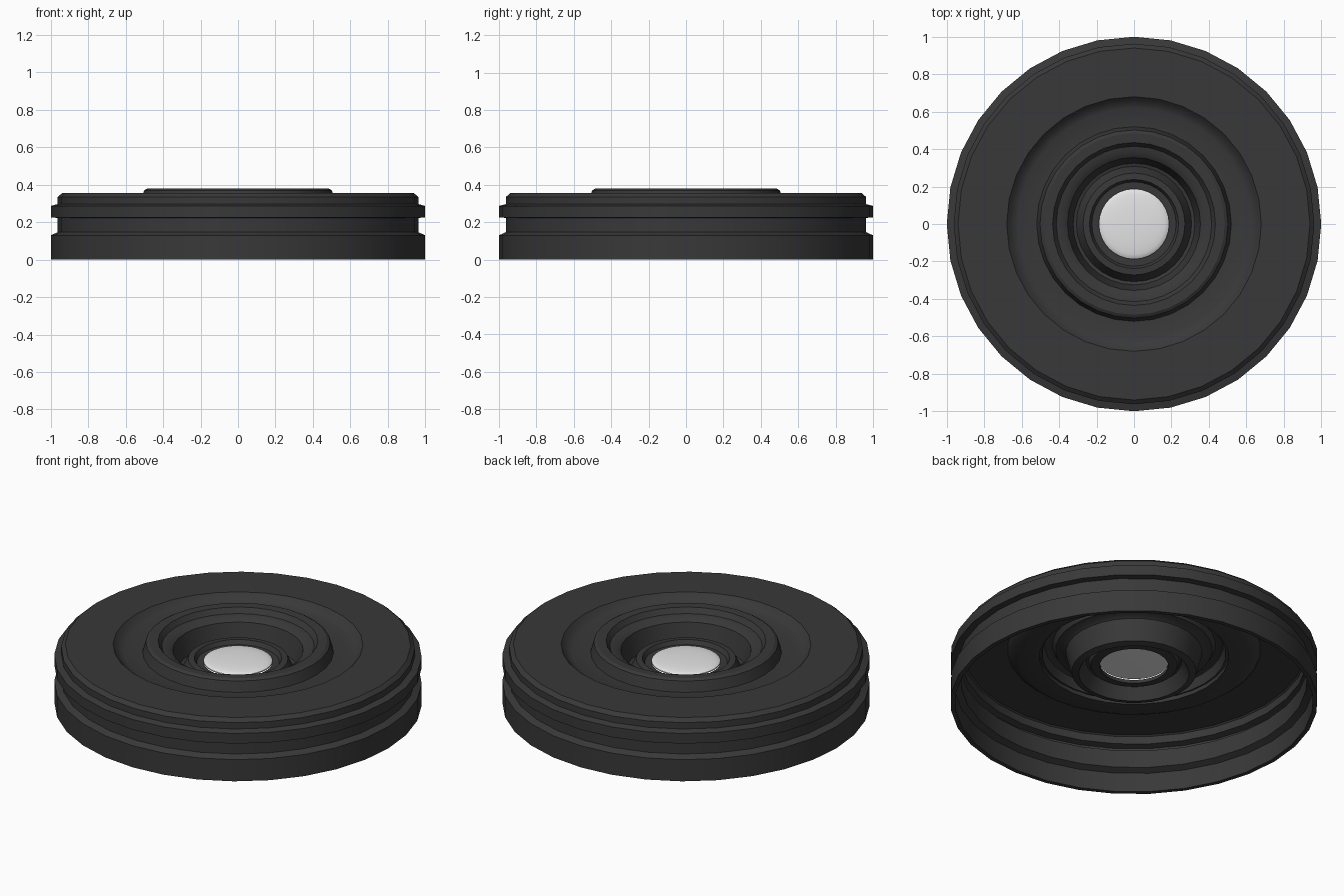
import bpy, bmesh, math

if "Cube" in bpy.data.objects:
    bpy.data.objects.remove(bpy.data.objects["Cube"])

SIDES = 32


def material(name, value):
    m = bpy.data.materials.new(name)
    m.diffuse_color = (value, value, value, 1)
    m.use_nodes = True
    m.node_tree.nodes["Principled BSDF"].inputs["Base Color"].default_value = m.diffuse_color
    return m


def lathe(name, profile, mat, thickness=0.0):
    """Revolve (radius, z) points about z; radius 0 closes to a point."""
    bm = bmesh.new()
    rings = []
    for r, z in profile:
        if r == 0:
            rings.append([bm.verts.new((0, 0, z))] * SIDES)
        else:
            rings.append([bm.verts.new((r * math.cos(2 * math.pi * j / SIDES),
                                        r * math.sin(2 * math.pi * j / SIDES), z))
                          for j in range(SIDES)])
    for a, b in zip(rings, rings[1:]):
        for j in range(SIDES):
            k = (j + 1) % SIDES
            quad = (a[j], a[k], b[k], b[j])
            bm.faces.new(list(dict.fromkeys(quad)))
    mesh = bpy.data.meshes.new(name)
    bm.to_mesh(mesh)
    bm.free()
    mesh.materials.append(mat)
    ob = bpy.data.objects.new(name, mesh)
    bpy.context.collection.objects.link(ob)
    bpy.ops.object.select_all(action='DESELECT')
    ob.select_set(True)
    bpy.context.view_layer.objects.active = ob
    if thickness:
        s = ob.modifiers.new("wall", 'SOLIDIFY')
        s.thickness = thickness
        s.offset = -1
        bpy.ops.object.modifier_apply(modifier=s.name)
    bpy.ops.object.shade_smooth_by_angle(angle=math.radians(28))
    return ob


black = material("black_plastic", 0.04)
glass = material("pale_glass", 0.78)

# Outer barrel with grip groove, chamfered top edge and dished front plate
lathe("barrel_shell", [
    (1.0, 0), (1.0, 0.13), (0.963, 0.147), (0.963, 0.223),
    (1.0, 0.226), (1.0, 0.287), (0.963, 0.297), (0.963, 0.335),
    (0.94, 0.355), (0.68, 0.355), (0.665, 0.338), (0.645, 0.322),
    (0.62, 0.312), (0.515, 0.31)], black, 0.025)

# Raised front ring, stepped funnel, groove and inner collar
lathe("front_ring", [
    (0.52, 0.31), (0.502, 0.37), (0.485, 0.38), (0.435, 0.378),
    (0.415, 0.348), (0.38, 0.343), (0.355, 0.325), (0.325, 0.205),
    (0.308, 0.2), (0.272, 0.272), (0.238, 0.275),
    (0.225, 0.25), (0.186, 0.248)], black, 0.02)

# Shallow domed lens
lathe("lens", [(0.188, 0.254)] + [
    (0.188 * math.cos(t * math.pi / 12), 0.26 + 0.02 * math.sin(t * math.pi / 12))
    for t in range(6)] + [(0, 0.28)], glass)
lathe("lens_back", [(0, 0.252), (0.1, 0.252), (0.188, 0.254)], glass)
